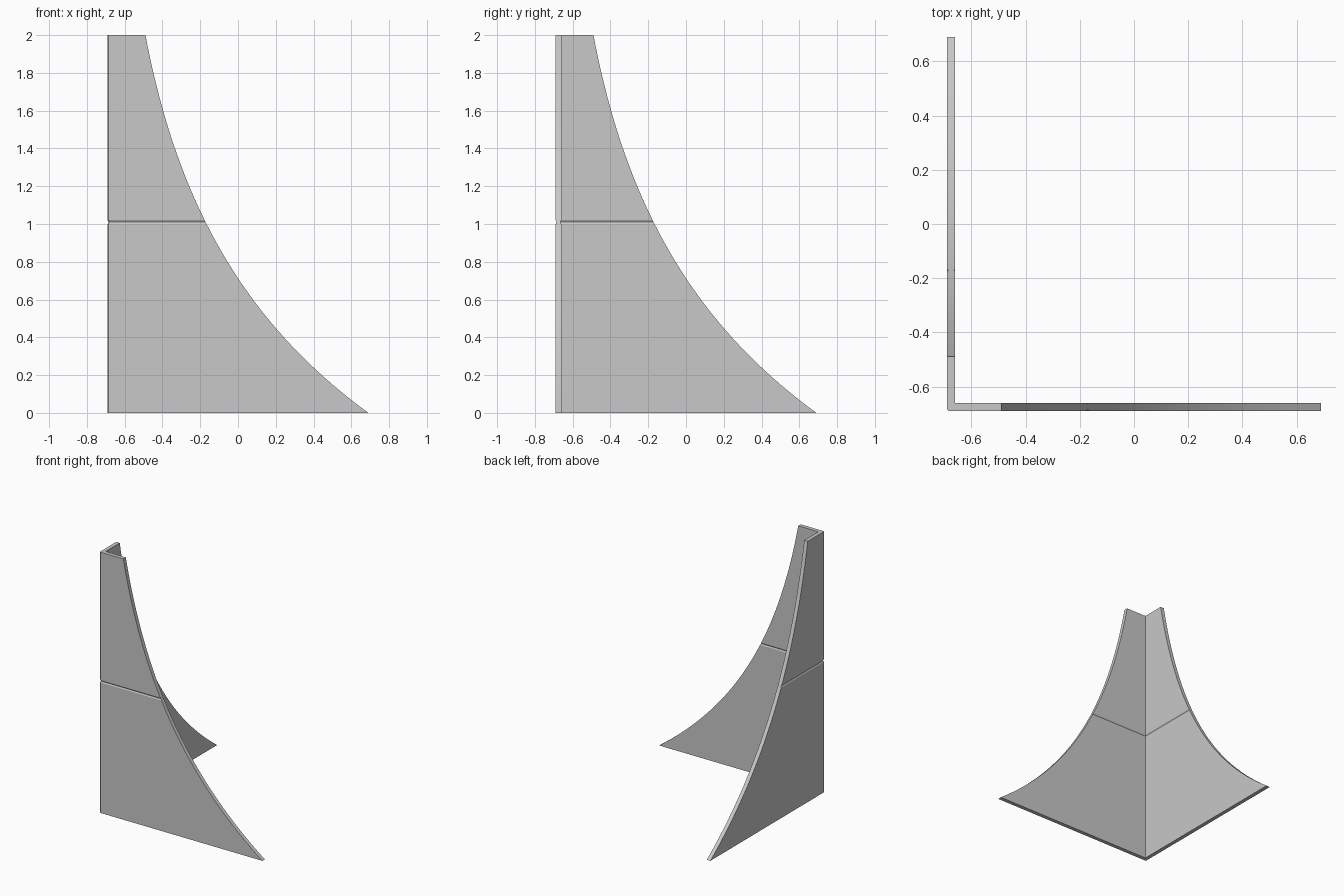
import bpy
import bmesh
from mathutils import Vector
from mathutils.geometry import interpolate_bezier

cube = bpy.data.objects.get("Cube")
if cube:
    bpy.data.objects.remove(cube)

OUTER, INNER = -0.69, -0.66      # outer and inner wall planes
CHAMFER = 0.005                  # outer corner bevel
SEAM, SEAM_HALF, SEAM_DEPTH = 1.01, 0.01, 0.005

grey = bpy.data.materials.new("light_grey")
grey.use_nodes = True
colour = (0.58, 0.58, 0.58, 1)
grey.diffuse_color = colour
grey.node_tree.nodes["Principled BSDF"].inputs["Base Color"].default_value = colour

# Concave flare of the wall edge, from top to bottom
flare = interpolate_bezier(Vector((-0.49, 2, 0)), Vector((-0.319, 1.1, 0)),
                           Vector((0.04, 0.475, 0)), Vector((0.69, 0, 0)), 48)


def edge_at(z):
    for a, b in zip(flare, flare[1:]):
        if a.y >= z >= b.y:
            return a.lerp(b, (a.y - z) / (a.y - b.y)).x
    return flare[-1].x


def section(bm, z, depth=0):
    """L-shaped ring, its wall faces pulled in by depth."""
    o, i, e = OUTER + depth, INNER - depth, edge_at(z)
    ring = [(o + CHAMFER, o), (e, o), (e, i), (i, i), (i, e), (o, e), (o, o + CHAMFER)]
    return [bm.verts.new((x, y, z)) for x, y in ring]


# Rows of the loft, with a small V groove around the seam
rows = [(p.y, 0) for p in flare if abs(p.y - SEAM) > SEAM_HALF + 0.005]
rows += [(SEAM - SEAM_HALF, 0), (SEAM, SEAM_DEPTH), (SEAM + SEAM_HALF, 0)]
rows.sort()

bm = bmesh.new()
rings = [section(bm, z, d) for z, d in rows]
for low, high in zip(rings, rings[1:]):
    for k in range(len(low)):
        n = (k + 1) % len(low)
        bm.faces.new((low[k], low[n], high[n], high[k]))
bm.faces.new(rings[0][::-1])
bm.faces.new(rings[-1])
bmesh.ops.recalc_face_normals(bm, faces=bm.faces)

mesh = bpy.data.meshes.new("flared_corner_trim")
bm.to_mesh(mesh)
bm.free()
mesh.materials.append(grey)
trim = bpy.data.objects.new("flared_corner_trim", mesh)
bpy.context.collection.objects.link(trim)
bpy.context.view_layer.objects.active = trim
trim.select_set(True)
bpy.ops.object.shade_smooth_by_angle(angle=0.4)
